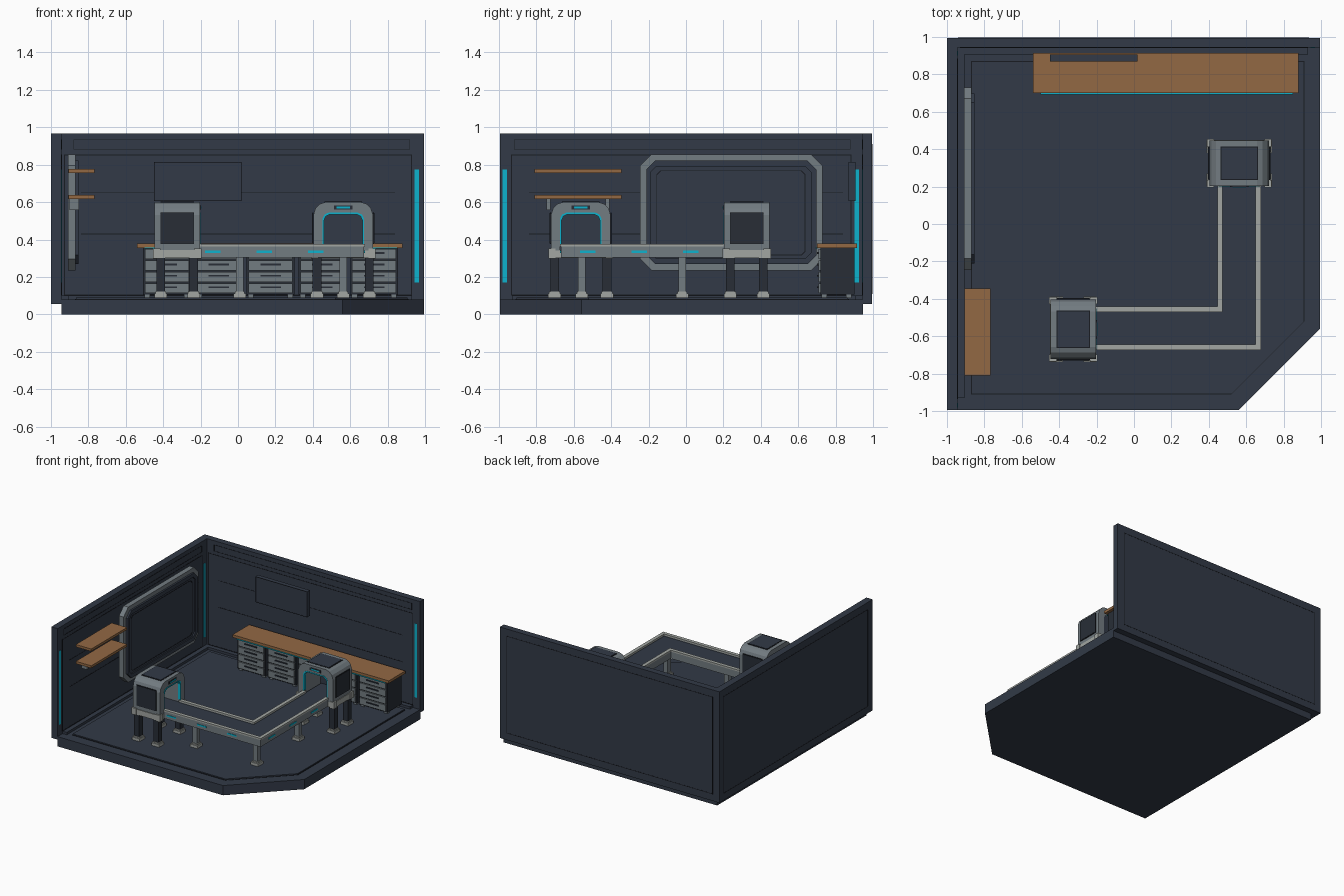
import bpy, bmesh, math
from mathutils import Matrix

if "Cube" in bpy.data.objects:
    bpy.data.objects.remove(bpy.data.objects["Cube"])


def mat(name, r, g, b):
    m = bpy.data.materials.new(name)
    m.diffuse_color = (r, g, b, 1)
    m.use_nodes = True
    m.node_tree.nodes["Principled BSDF"].inputs["Base Color"].default_value = m.diffuse_color
    return m


NAVY = mat("navy panel", 0.032, 0.042, 0.063)
DARK = mat("dark panel", 0.021, 0.027, 0.037)
SEAM = mat("seam black", 0.009, 0.011, 0.015)
GREY = mat("machine grey", 0.17, 0.20, 0.22)
LIGHT = mat("light grey", 0.36, 0.38, 0.36)
WOOD = mat("wood", 0.29, 0.14, 0.057)
CYAN = mat("cyan glow", 0.004, 0.45, 0.61)

# axis maps: (a, b, depth) -> x, y, z
XY = lambda a, b, c: (a, b, c)
YZ = lambda a, b, c: (c, a, b)
XZ = lambda a, b, c: (a, c, b)


def finish(name, bm, m, xf=None):
    if xf:
        bm.transform(xf)
    bmesh.ops.recalc_face_normals(bm, faces=bm.faces)
    me = bpy.data.meshes.new(name)
    bm.to_mesh(me)
    bm.free()
    me.materials.append(m)
    ob = bpy.data.objects.new(name, me)
    bpy.context.collection.objects.link(ob)
    return ob


def prism(name, pts, c0, c1, m, axes=XY, xf=None):
    bm = bmesh.new()
    lo = [bm.verts.new(axes(a, b, c0)) for a, b in pts]
    hi = [bm.verts.new(axes(a, b, c1)) for a, b in pts]
    bm.faces.new(lo)
    bm.faces.new(hi)
    n = len(pts)
    for i in range(n):
        j = (i + 1) % n
        bm.faces.new((lo[i], lo[j], hi[j], hi[i]))
    return finish(name, bm, m, xf)


def box(name, x0, x1, y0, y1, z0, z1, m, xf=None):
    return prism(name, [(x0, y0), (x1, y0), (x1, y1), (x0, y1)], z0, z1, m, XY, xf)


def ring(name, outer, inner, c0, c1, m, axes):
    bm = bmesh.new()
    loops = [[bm.verts.new(axes(a, b, c)) for a, b in p]
             for p, c in ((outer, c0), (outer, c1), (inner, c1), (inner, c0))]
    n = len(outer)
    for k in range(4):
        p, q = loops[k], loops[(k + 1) % 4]
        for i in range(n):
            j = (i + 1) % n
            bm.faces.new((p[i], p[j], q[j], q[i]))
    return finish(name, bm, m)


def rect(a0, a1, b0, b1):
    return [(a0, b0), (a1, b0), (a1, b1), (a0, b1)]


def octagon(a0, a1, b0, b1, c):
    return [(a0 + c, b0), (a1 - c, b0), (a1, b0 + c), (a1, b1 - c),
            (a1 - c, b1), (a0 + c, b1), (a0, b1 - c), (a0, b0 + c)]


def outline(name, a0, a1, b0, b1, c, m, axes, w=0.005, t=0.0015):
    ring(name, rect(a0, a1, b0, b1), rect(a0 + w, a1 - w, b0 + w, b1 - w), c - t, c + t, m, axes)


# floor with one cut corner and a raised inner deck
def cut_floor(x0, x1, y0, y1, k):
    return [(x0, y0), (x1 - k, y0), (x1, y0 + k), (x1, y1), (x0, y1)]


prism("floor_slab", cut_floor(-0.945, 0.995, -0.995, 0.945, 0.435), 0, 0.08, NAVY)
prism("floor_deck_seam", cut_floor(-0.871, 0.911, -0.911, 0.871, 0.39), 0.08, 0.083, SEAM)
prism("floor_deck", cut_floor(-0.867, 0.907, -0.907, 0.867, 0.386), 0.08, 0.09, NAVY)

# back wall and left wall, each with panel outline, seams, header and skirting
box("back_wall", -1, 0.995, 0.943, 0.995, 0.055, 0.967, NAVY)
box("left_wall", -1, -0.943, -0.995, 0.945, 0.055, 0.967, NAVY)
box("back_skirting", -0.945, 0.93, 0.905, 0.945, 0.08, 0.1, NAVY)
box("left_skirting", -0.945, -0.905, -0.93, 0.945, 0.08, 0.1, NAVY)
outline("back_panel_line", -0.93, 0.93, 0.1, 0.855, 0.943, SEAM, XZ)
outline("left_panel_line", -0.935, 0.885, 0.1, 0.855, -0.943, SEAM, YZ)
for z, h in ((0.43, 0.0025), (0.65, 0.0015)):
    box("back_seam", -0.84, 0.84, 0.9415, 0.943, z - h, z + h, SEAM)
    box("left_seam", -0.943, -0.9415, -0.84, 0.84, z - h, z + h, SEAM)
outline("back_header_line", -0.88, 0.92, 0.88, 0.935, 0.943, SEAM, XZ, 0.004)
outline("left_header_line", -0.92, 0.88, 0.88, 0.935, -0.943, SEAM, YZ, 0.004)
outline("back_outer_line", -0.94, 0.935, 0.11, 0.91, 0.995, SEAM, XZ, 0.005, 0.001)
outline("left_outer_line", -0.935, 0.94, 0.11, 0.91, -1, SEAM, YZ, 0.005, 0.001)

# vertical wall lights, flush in the walls
box("back_wall_light", 0.945, 0.969, 0.941, 0.946, 0.17, 0.775, CYAN)
box("left_wall_light_front", -0.946, -0.941, -0.98, -0.956, 0.17, 0.775, CYAN)
box("left_wall_light_corner", -0.946, -0.941, 0.901, 0.925, 0.17, 0.775, CYAN)

# large framed wall screen with a raised bezel and recessed glass
ring("screen_frame", octagon(-0.245, 0.73, 0.235, 0.855, 0.06),
     octagon(-0.212, 0.697, 0.268, 0.822, 0.048), -0.91, -0.868, GREY, YZ)
ring("screen_bezel", octagon(-0.212, 0.697, 0.268, 0.822, 0.048),
     octagon(-0.19, 0.668, 0.30, 0.79, 0.03), -0.91, -0.853, NAVY, YZ)
prism("screen_glass", octagon(-0.191, 0.669, 0.299, 0.791, 0.03), -0.91, -0.863, NAVY, YZ)
ring("screen_line", octagon(-0.158, 0.638, 0.315, 0.77, 0.02),
     octagon(-0.154, 0.634, 0.319, 0.766, 0.02), -0.864, -0.861, SEAM, YZ)

# wall shelves, the lower one on brackets
for i, z in enumerate((0.756, 0.618)):
    box(f"shelf_{i}", -0.907, -0.767, -0.81, -0.345, z, z + 0.02, WOOD)
for j, y in enumerate((-0.735, -0.42)):
    box(f"shelf_bracket_{j}", -0.90, -0.85, y - 0.01, y + 0.01, 0.558, 0.618, GREY)

# small display on the back wall
box("display", -0.45, 0.02, 0.87, 0.905, 0.605, 0.815, NAVY)
outline("display_edge", -0.45, 0.02, 0.605, 0.815, 0.87, SEAM, XZ, 0.003)

# workbench with five drawer cabinets
box("bench_top", -0.54, 0.88, 0.70, 0.915, 0.356, 0.378, WOOD)
box("bench_light", -0.50, 0.85, 0.692, 0.702, 0.352, 0.357, CYAN)
for i in range(5):
    x = -0.38 + 0.277 * i
    box(f"cabinet_{i}", x - 0.128, x + 0.128, 0.718, 0.90, 0.105, 0.357, DARK)
    for s in (-1, 1):
        for y in (0.74, 0.87):
            box(f"cabinet_foot_{i}", x + s * 0.105 - 0.015, x + s * 0.105 + 0.015,
                y - 0.015, y + 0.015, 0.088, 0.105, GREY)
    for k in range(4):
        z = 0.113 + 0.061 * k
        box(f"drawer_{i}_{k}", x - 0.118, x + 0.118, 0.708, 0.72, z, z + 0.053, GREY)
        box(f"drawer_handle_{i}_{k}", x - 0.055, x + 0.055, 0.70, 0.71, z + 0.027, z + 0.036, DARK)


# L-shaped conveyor: path band between two offsets from the centre line
def band(o0, o1, x0=-0.21, y1=0.21):
    cx, cy = 0.5625, -0.5575
    return [(x0, cy + o0), (cx - o0, cy + o0), (cx - o0, y1),
            (cx - o1, y1), (cx - o1, cy + o1), (x0, cy + o1)]


prism("conveyor_bed", band(-0.10, 0.10, -0.42, 0.42), 0.315, 0.355, NAVY)
for side, s in (("outer", -1), ("inner", 1)):
    prism(f"rail_{side}", band(s * 0.092, s * 0.112), 0.303, 0.365, GREY)
    prism(f"rail_cap_{side}", band(s * 0.088, s * 0.117), 0.362, 0.375, LIGHT)
for i in range(3):
    x, y = -0.135 + 0.275 * i, -0.525 + 0.275 * i
    box(f"rail_light_front_{i}", x - 0.042, x + 0.042, -0.6735, -0.669, 0.328, 0.34, CYAN)
    box(f"rail_light_side_{i}", 0.674, 0.6785, y - 0.042, y + 0.042, 0.328, 0.34, CYAN)


def leg(name, x, y, w, m, xf=None):
    box(name, x - w, x + w, y - w, y + w, 0.11, 0.32, m, xf)
    box(name + "_collar", x - w - 0.006, x + w + 0.006, y - w - 0.006, y + w + 0.006, 0.11, 0.122, LIGHT, xf)
    box(name + "_foot", x - 0.034, x + 0.034, y - 0.034, y + 0.034, 0.088, 0.112, LIGHT, xf)


for i, (x, y) in enumerate(((0.01, -0.5575), (0.5625, -0.5575), (0.5625, -0.02))):
    leg(f"conveyor_leg_{i}", x, y, 0.02, GREY)


# arched machine: belt leaves along local +x
def half_arch(pts):
    return pts + [(-a, b) for a, b in reversed(pts)]


def machine(name, x, y, angle):
    xf = Matrix.Translation((x, y, 0)) @ Matrix.Rotation(angle, 4, 'Z')
    outer = [(0.16, 0.34), (0.16, 0.53), (0.148, 0.567), (0.125, 0.59), (0.095, 0.6)]
    hole = [(0.11, 0.34), (0.11, 0.505), (0.098, 0.53), (0.072, 0.543)]
    glow = [(0.103, 0.376), (0.103, 0.502), (0.093, 0.524), (0.07, 0.535)]
    prism(name + "_arch", half_arch(outer) + list(reversed(half_arch(hole))), -0.122, 0.122, GREY, YZ, xf)
    prism(name + "_back_panel", half_arch(hole), -0.118, -0.10, NAVY, YZ, xf)
    prism(name + "_glow", half_arch([(a + 0.008, b + (0.009 if b > 0.4 else 0)) for a, b in glow])
          + list(reversed(half_arch(glow))), 0.10, 0.125, CYAN, YZ, xf)
    # base tray with corner blocks and legs
    box(name + "_base", -0.125, 0.122, -0.165, 0.165, 0.30, 0.345, LIGHT, xf)
    for s in (-1, 1):
        for e in (-1, 1):
            box(name + "_corner", e * 0.11 - 0.02, e * 0.11 + 0.02, s * 0.153 - 0.019, s * 0.153 + 0.019,
                0.298, 0.352, LIGHT, xf)
            leg(name + "_leg", e * 0.088, s * 0.14, 0.023, DARK, xf)
        # side windows
        box(name + "_side_trim", -0.09, 0.09, s * 0.162 - 0.003, s * 0.162 + 0.003, 0.375, 0.545, SEAM, xf)
        box(name + "_side_panel", -0.086, 0.086, s * 0.164 - 0.003, s * 0.164 + 0.003, 0.379, 0.541, DARK, xf)
    # roof panel and status lamp
    box(name + "_roof_trim", -0.09, 0.09, -0.1, 0.1, 0.598, 0.602, SEAM, xf)
    box(name + "_roof_panel", -0.084, 0.084, -0.094, 0.094, 0.598, 0.604, NAVY, xf)
    box(name + "_lamp_plate", 0.12, 0.126, -0.05, 0.05, 0.56, 0.582, DARK, xf)
    box(name + "_lamp", 0.122, 0.129, -0.036, 0.036, 0.566, 0.576, CYAN, xf)


machine("intake_machine", -0.325, -0.5625, 0)
machine("output_machine", 0.5625, 0.325, -math.pi / 2)
